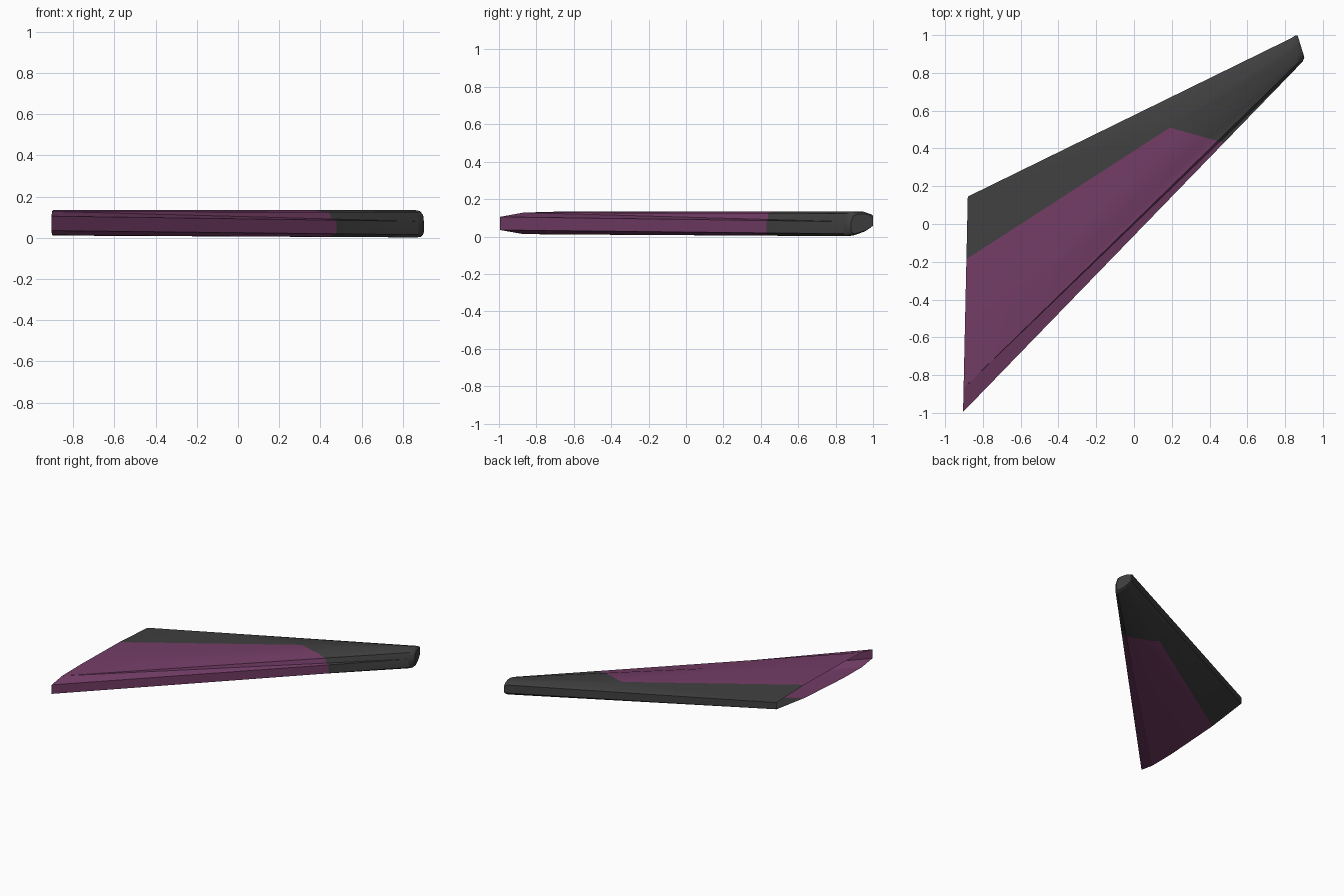
import bpy, bmesh
from mathutils import Vector

if "Cube" in bpy.data.objects:
    bpy.data.objects.remove(bpy.data.objects["Cube"])


def material(name, rgb):
    m = bpy.data.materials.new(name)
    m.diffuse_color = (*rgb, 1)
    m.use_nodes = True
    m.node_tree.nodes["Principled BSDF"].inputs["Base Color"].default_value = m.diffuse_color
    return m


# Stations along the span: leading edge xy, trailing edge xy, lerp root->tip, thickness scale
stations = [
    ((-0.905, -0.995), (-0.88, 0.145), 0.0, 1.0),
    ((0.872, 0.838), (0.835, 0.985), 1.0, 1.0),
    ((0.892, 0.858), (0.853, 0.998), 1.0, 0.95),
    ((0.902, 0.882), (0.866, 0.999), 1.0, 0.78),
]
# Section loop: chord fraction, z at root, z at tip
section = [
    (0.00, 0.105, 0.080), (0.11, 0.128, 0.124), (0.30, 0.134, 0.134),
    (0.70, 0.134, 0.134), (1.00, 0.120, 0.118), (1.00, 0.068, 0.055),
    (0.70, 0.030, 0.025), (0.30, 0.011, 0.004), (0.11, 0.013, 0.002),
    (0.00, 0.035, 0.015),
]

# Wing shell, open at the root
bm = bmesh.new()
rings = []
for le, te, f, k in stations:
    le, te = Vector(le), Vector(te)
    ring = []
    for t, z0, z1 in section:
        p = le.lerp(te, t)
        z = 0.068 + (z0 + (z1 - z0) * f - 0.068) * k
        ring.append(bm.verts.new((p.x, p.y, z)))
    rings.append(ring)
n = len(section)
for a, b in zip(rings, rings[1:]):
    for i in range(n):
        j = (i + 1) % n
        bm.faces.new((a[i], a[j], b[j], b[i]))
bm.faces.new(rings[-1])
bmesh.ops.recalc_face_normals(bm, faces=bm.faces)
if max(bm.faces, key=lambda f: f.calc_center_median().z).normal.z < 0:
    bmesh.ops.reverse_faces(bm, faces=bm.faces)
bmesh.ops.triangulate(bm, faces=[f for f in bm.faces if len(f.verts) == 4])

# Cut the painted panel's two boundary lines through the shell
corner = Vector((0.19, 0.51, 0))
normals = [Vector((0.695, -1.075, 0)), Vector((-0.075, -0.27, 0))]
for no in normals:
    bmesh.ops.bisect_plane(bm, geom=bm.verts[:] + bm.edges[:] + bm.faces[:],
                           plane_co=corner, plane_no=no)
for f in bm.faces:
    f.smooth = True
    c = f.calc_center_median() - corner
    f.material_index = int(all(c.dot(no) > 0 for no in normals))

mesh = bpy.data.meshes.new("wing")
bm.to_mesh(mesh)
bm.free()
wing = bpy.data.objects.new("wing", mesh)
bpy.context.collection.objects.link(wing)
mesh.materials.append(material("charcoal", (0.051, 0.051, 0.051)))
mesh.materials.append(material("plum", (0.175, 0.047, 0.135)))
bpy.context.view_layer.objects.active = wing
wing.select_set(True)
bpy.ops.object.shade_smooth_by_angle(angle=0.6)
